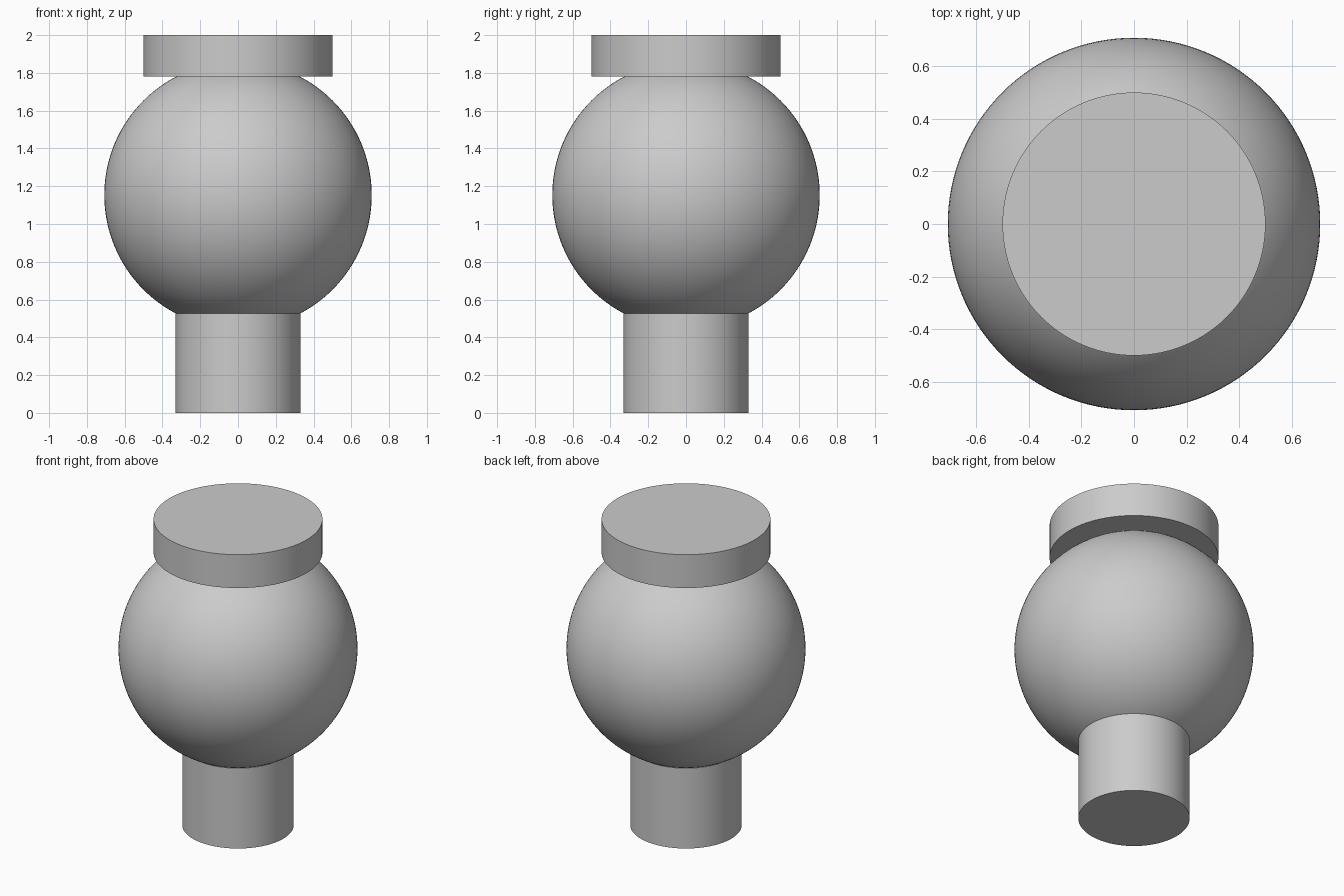
import bpy
import math

cube = bpy.data.objects.get("Cube")
if cube:
    bpy.data.objects.remove(cube, do_unlink=True)

# One plain grey for every part
grey = bpy.data.materials.new("plain_grey")
grey.use_nodes = True
colour = (0.6, 0.6, 0.6, 1.0)
grey.diffuse_color = colour
grey.node_tree.nodes["Principled BSDF"].inputs["Base Color"].default_value = colour

SEGMENTS = 128


def finish(name):
    part = bpy.context.object
    part.name = name
    part.data.materials.append(grey)
    bpy.ops.object.shade_smooth_by_angle(angle=math.radians(30))


def disc(name, radius, bottom, top):
    bpy.ops.mesh.primitive_cylinder_add(
        vertices=SEGMENTS, radius=radius, depth=top - bottom,
        location=(0, 0, (top + bottom) / 2))
    finish(name)


# Narrow stem, round bulb and wide flat cap
disc("stem", 0.33, 0, 0.525)
bpy.ops.mesh.primitive_uv_sphere_add(
    segments=SEGMENTS, ring_count=SEGMENTS // 2, radius=0.708,
    location=(0, 0, 1.153))
finish("bulb")
disc("cap", 0.5, 1.782, 2)
